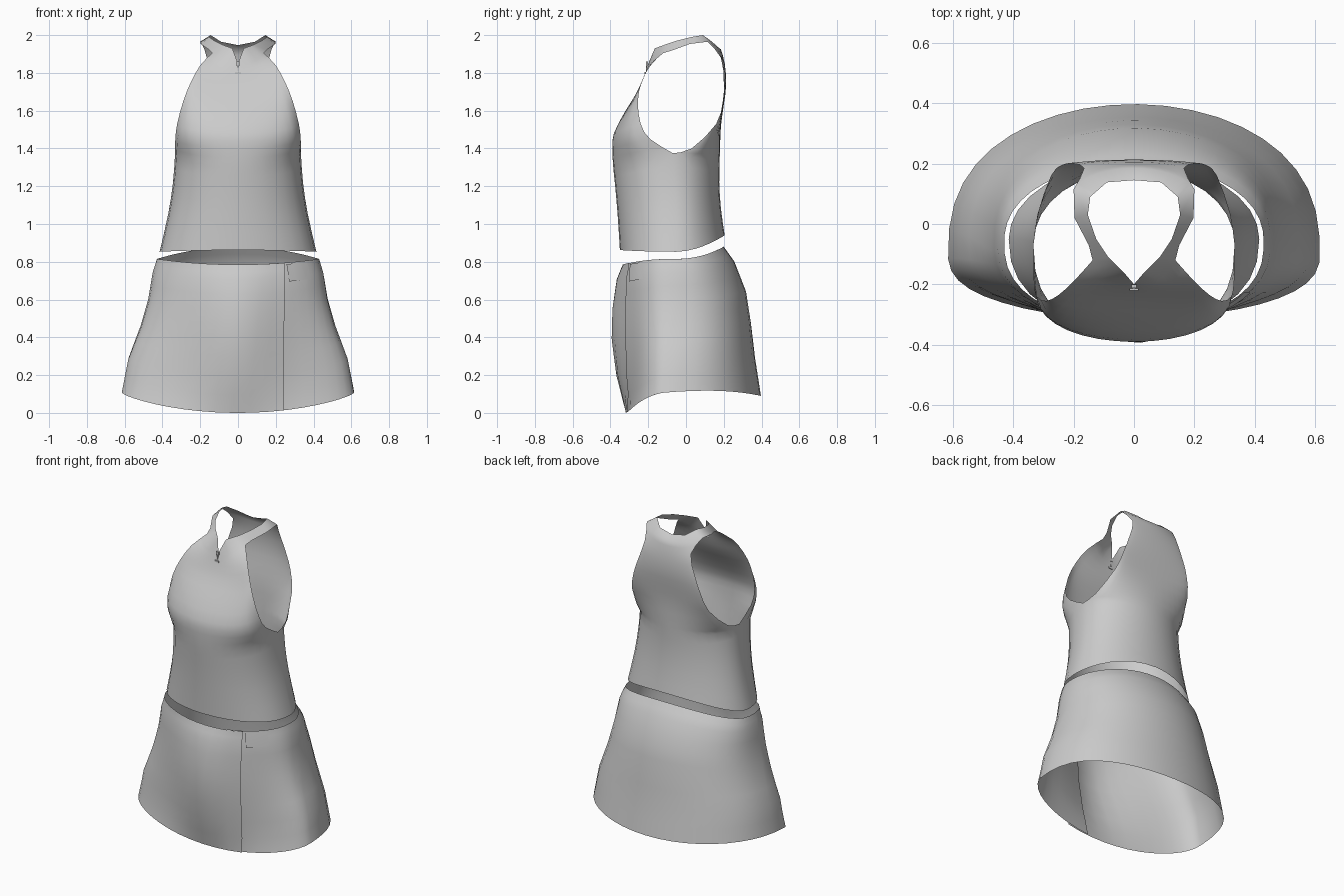
import bpy, bmesh, math
from math import sin, cos, pi, exp
from mathutils import Vector

if "Cube" in bpy.data.objects:
    bpy.data.objects.remove(bpy.data.objects["Cube"])


def add_mesh(name, grids):
    """Join grids of points into one smooth open shell."""
    bm = bmesh.new()
    for g in grids:
        vs = [[bm.verts.new(p) for p in row] for row in g]
        for r0, r1 in zip(vs, vs[1:]):
            for i in range(len(r0) - 1):
                bm.faces.new((r0[i], r0[i + 1], r1[i + 1], r1[i]))
    bmesh.ops.remove_doubles(bm, verts=bm.verts, dist=0.0005)
    bmesh.ops.recalc_face_normals(bm, faces=bm.faces)
    me = bpy.data.meshes.new(name)
    bm.to_mesh(me)
    bm.free()
    me.shade_smooth()
    ob = bpy.data.objects.new(name, me)
    bpy.context.collection.objects.link(ob)
    return ob


def lerp(a, b, t):
    return a + (b - a) * t


def spline(pts):
    """Insert a smooth midpoint between neighbouring points."""
    pts = [Vector(p) for p in pts]
    out = []
    for i in range(len(pts) - 1):
        a, b = pts[max(i - 1, 0)], pts[min(i + 2, len(pts) - 1)]
        out += [pts[i], (pts[i] + pts[i + 1]) * .5625 - (a + b) * .0625]
    return out + [pts[-1]]


# ---------- bodice: rows swept from the centre line to the side / armhole edge
def panel(centre, edge, p_waist, p_top, n=8):
    edge = spline(edge[:4])[:-1] + spline(edge[3:])
    rows = []
    for k, (cen, (xe, ye, ze)) in enumerate(zip(spline(centre), edge)):
        yc, zc = cen
        phi = pi / 2 if k < 7 else lerp(pi / 2, pi / 3, (k - 6) / 12)
        p = lerp(p_waist, p_top, min(1, max(0, (k - 3) / 6)))
        row = []
        for i in range(-n, n + 1):
            a = abs(i) / n * phi
            s = sin(a) / sin(phi)
            c = max(0, (cos(a) - cos(phi)) / (1 - cos(phi)))
            row.append((math.copysign(xe * s, i), lerp(ye, yc, c ** p),
                        lerp(ze, zc, c ** (1.8 if k < 3 else .9))))
        rows.append(row)
    return rows


side = [(.415, -.05, .853), (.37, -.05, 1.05), (.344, -.06, 1.22),
        (.333, -.07, 1.375)]
front_edge = side + [(.332, -.19, 1.45), (.322, -.24, 1.53), (.29, -.255, 1.65),
                     (.25, -.235, 1.75), (.2, -.19, 1.84), (.137, -.12, 1.905)]
back_edge = side + [(.32, .03, 1.40), (.275, .16, 1.53), (.24, .195, 1.65),
                    (.205, .2, 1.75), (.165, .185, 1.88), (.2, .115, 1.965)]
front_centre = [(-.35, .862), (-.362, 1.05), (-.375, 1.2), (-.385, 1.3),
                (-.39, 1.4), (-.382, 1.48), (-.32, 1.6), (-.257, 1.7),
                (-.222, 1.78), (-.2, 1.845)]
back_centre = [(.205, .94), (.185, 1.08), (.176, 1.22), (.178, 1.33),
               (.18, 1.4), (.185, 1.52), (.2, 1.63), (.213, 1.74),
               (.205, 1.85), (.185, 1.925)]
front = panel(front_centre, front_edge, .85, .75)
back = panel(back_centre, back_edge, 1.0, .88)


# ---------- halter collar: grows out of the panel tops, open at the front
def resample(pts, n):
    out = []
    for i in range(n):
        f = i / (n - 1) * (len(pts) - 1)
        j = min(int(f), len(pts) - 2)
        out.append(Vector(pts[j]).lerp(Vector(pts[j + 1]), f - j))
    return out


upper = (resample([(.004, -.195, 1.86), (.03, -.165, 1.93), (.085, -.11, 1.95)], 9)
         + [(.125, -.05, 1.97), (.153, .03, 1.99)]
         + resample([(.145, .09, 2.0), (.09, .138, 1.965), (0, .145, 1.947)], 9))
lower = (front[-1][8:] + [(.15, -.07, 1.92), (.197, .02, 1.953)]
         + back[-1][8:][::-1])
flip = lambda pts: [(-x, y, z) for x, y, z in pts]
add_mesh("bodice_with_collar", [front, back, [upper, lower],
                                [flip(upper), flip(lower)]])


# ---------- zip pull
def block(name, loc, size):
    bpy.ops.mesh.primitive_cube_add(size=1, location=loc)
    ob = bpy.context.object
    ob.name, ob.scale = name, size


block("zip_slider", (0, -.206, 1.848), (.018, .012, .022))
block("zip_link", (0, -.21, 1.825), (.007, .006, .03))
block("zip_pull", (0, -.216, 1.8), (.03, .008, .01))

# ---------- skirt: t runs waist to hem -> half width, front y, back y
PROFILE = [(0, .43, -.33, .2), (.1, .452, -.362, .256), (.3, .475, -.386, .318),
           (.5, .515, -.388, .343), (.75, .582, -.362, .366), (1, .616, -.312, .397)]


def dims(t):
    for p, q in zip(PROFILE, PROFILE[1:]):
        if t <= q[0]:
            f = (t - p[0]) / (q[0] - p[0])
            return [lerp(p[i], q[i], f) for i in (1, 2, 3)]


def skirt_point(a, t, off=0):
    w, yf, yb = dims(t)
    yc, c, x = lerp(-.06, -.1, t), cos(a), (w + off) * sin(a)
    if c > 0:
        # rounded belly fading out towards the hips
        belly = .075 * abs(sin(pi * t)) ** .7
        y = lerp(yc, yf + belly - off, c ** .8) - belly * exp(-(x / .22) ** 2) * c ** .5
        top = .815 - .03 * c * c
    else:
        y = lerp(yc, yb + off, (-c) ** (.9 if t < .04 else .8))
        top = .815 + .065 * c * c
    hem = .11 - .045 * c - .065 * c * c
    return (x, y, lerp(top, hem, t))


# Wrap: begins at the visible front edge and ends tucked under itself
rows = []
for t in (0, .05, .1, .2, .3, .4, .5, .62, .75, .88, 1):
    a0 = math.asin(.24 / dims(t)[0])
    row = []
    for i in range(45):
        a = a0 - i / 44 * (2 * pi + .25)
        row.append(skirt_point(a, t, .01 * max(0, 1 - i / 8)))
    rows.append(row)
add_mesh("wrap_skirt", [rows])

# Waist tab beside the wrap edge
add_mesh("waist_tab", [[[skirt_point(lerp(.62, 1.0, i / 4), t, lerp(.01, .003, i / 4))
                         for i in range(5)] for t in (.01, .07, .13)]])
